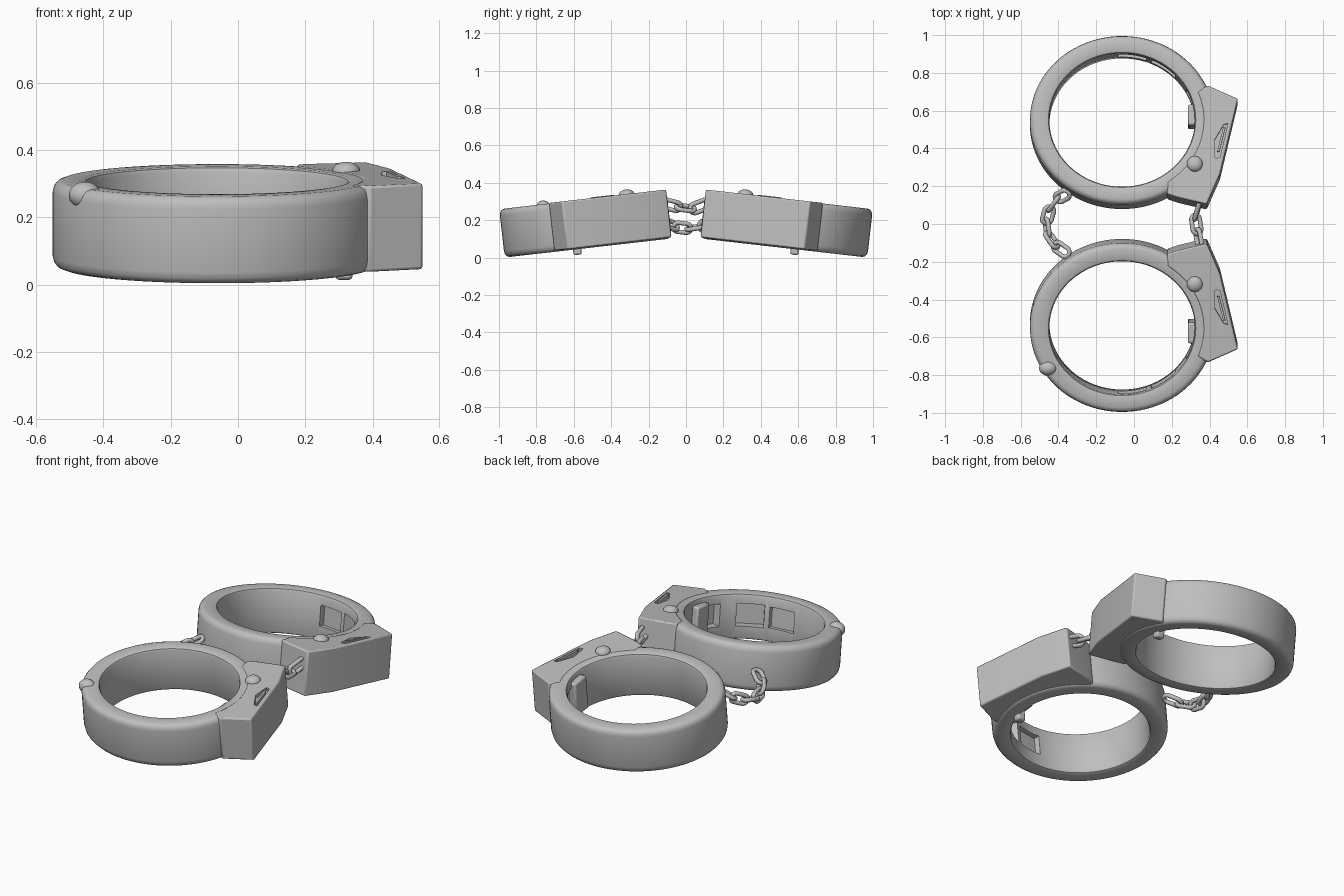
import bpy, bmesh, math
from mathutils import Matrix, Vector

if "Cube" in bpy.data.objects:
    bpy.data.objects.remove(bpy.data.objects["Cube"])

steel = bpy.data.materials.new("grey steel")
steel.diffuse_color = (0.52, 0.52, 0.52, 1)
steel.use_nodes = True
steel.node_tree.nodes["Principled BSDF"].inputs["Base Color"].default_value = steel.diffuse_color
TILT = math.radians(6.5)
CX = -0.063                       # ring centre in x
OUT, INN = (0.488, 0.45), (0.385, 0.355)   # outer and inner ellipse radii


def finish(name, bm, mat=Matrix(), flip=False, angle=35):
    bm.transform(mat)
    bmesh.ops.recalc_face_normals(bm, faces=bm.faces)
    me = bpy.data.meshes.new(name)
    bm.to_mesh(me)
    bm.free()
    ob = bpy.data.objects.new(name, me)
    bpy.context.collection.objects.link(ob)
    me.materials.append(steel)
    if angle:
        bpy.ops.object.select_all(action='DESELECT')
        ob.select_set(True)
        bpy.context.view_layer.objects.active = ob
        bpy.ops.object.shade_smooth_by_angle(angle=math.radians(angle))
    return ob


def on_ring(u, deg):
    """Point in the band wall: u=0 inner face, u=1 outer face."""
    a = math.radians(deg)
    rx, ry = (INN[i] + (OUT[i] - INN[i]) * u for i in (0, 1))
    return CX + rx * math.cos(a), ry * math.sin(a)


def band_mesh():
    top = [(0, 0.115), (0.05, 0.126), (0.14, 0.13), (0.72, 0.13),
           (0.86, 0.125), (0.96, 0.113), (1, 0.095)]
    section = top + [(u, -z) for u, z in reversed(top)]
    bm = bmesh.new()
    rows = [[bm.verts.new((*on_ring(u, k * 360 / 96), z)) for u, z in section]
            for k in range(96)]
    n = len(section)
    for k in range(96):
        a, b = rows[k], rows[(k + 1) % 96]
        for j in range(n):
            bm.faces.new((a[j], b[j], b[(j + 1) % n], a[(j + 1) % n]))
    return bm


def prism(points, z0, z1):
    bm = bmesh.new()
    f = bm.faces.new([bm.verts.new((x, y, z0)) for x, y in points])
    ext = bmesh.ops.extrude_face_region(bm, geom=[f])
    bmesh.ops.translate(bm, vec=(0, 0, z1 - z0),
                        verts=[v for v in ext['geom'] if isinstance(v, bmesh.types.BMVert)])
    return bm


def box(centre, size, turn=0):
    bm = bmesh.new()
    bmesh.ops.create_cube(bm, size=1, matrix=Matrix.Translation(centre)
                          @ Matrix.Rotation(math.radians(turn), 4, 'Z')
                          @ Matrix.Diagonal((*size, 1)))
    return bm


def ball(centre, size):
    bm = bmesh.new()
    bmesh.ops.create_uvsphere(bm, u_segments=20, v_segments=12, radius=1,
                              matrix=Matrix.Translation(centre) @ Matrix.Diagonal((*size, 1)))
    return bm


def cut(ob, cutter):
    cutter.hide_render = True
    cutter.hide_set(True)
    m = ob.modifiers.new("cut", 'BOOLEAN')
    m.operation, m.solver, m.object = 'DIFFERENCE', 'EXACT', cutter


def bevel(ob, width):
    m = ob.modifiers.new("bevel", 'BEVEL')
    m.width, m.segments, m.limit_method = width, 2, 'ANGLE'
    m.angle_limit = math.radians(30)


def cuff(side, s):
    # s = 1 front cuff, s = -1 its mirrored twin
    place = (Matrix.Diagonal((1, s, 1, 1)) @ Matrix.Translation((0, -0.537, 0.181))
             @ Matrix.Rotation(TILT, 4, 'X'))
    band = finish(side + "_band", band_mesh(), place)

    # Recesses in the inner wall of the band
    for deg, wide, deep, tall in ((-20, 0.11, 0.05, 0.13), (-55, 0.15, 0.05, 0.13),
                                  (-82, 0.15, 0.025, 0.12)):
        x, y = on_ring(0, deg)
        cut(band, finish(side + "_recess_cutter",
                         box((x, y, 0.01), (2 * deep, wide, tall), deg), place, angle=0))

    # Lock housing: wedge outside, following the band wall inside
    outline = [(0.175, 0.395), (0.235, 0.415), (0.385, 0.45), (0.455, 0.29),
               (0.55, -0.112), (0.39, -0.183)]
    outline += [on_ring(0.45, d) for d in range(-22, 57, 6)]
    housing = finish(side + "_lock_housing", prism(outline, -0.124, 0.133), place)
    bevel(housing, 0.008)
    slot = [(0.43, 0.205), (0.455, 0.2), (0.497, 0.02), (0.475, 0.025), (0.425, 0.11)]
    cut(housing, finish(side + "_slot_cutter", prism(slot, 0.112, 0.2), place, angle=0))
    bar = [(0.44, 0.17), (0.452, 0.17), (0.484, 0.04), (0.472, 0.04)]
    finish(side + "_slot_bar", prism(bar, 0.1, 0.137), place)

    # Button, its sloped shoulder, and the ratchet catch
    finish(side + "_button", ball((0.322, 0.235, 0.13), (0.042, 0.042, 0.028)), place)
    shoulder = [(0.20, 0.265), (0.25, 0.31), (0.36, 0.24), (0.335, 0.12), (0.29, 0.17)]
    bevel(finish(side + "_shoulder", prism(shoulder, -0.11, 0.125), place), 0.01)
    bevel(finish(side + "_catch", box((0.31, -0.03, 0.0), (0.05, 0.11, 0.2)), place), 0.01)
    bevel(finish(side + "_catch_tip", box((0.315, -0.06, -0.12), (0.05, 0.045, 0.08)), place), 0.01)

    # Hinge knuckle, front cuff only
    if s == 1:
        finish("hinge_knuckle", ball((-0.455, -0.215, 0.11), (0.048, 0.04, 0.04)), place)


def link(name, p, q, roll, wide=0.026, wire=0.0125):
    """Oval chain link whose long axis runs from p to q."""
    p, q = Vector(p), Vector(q)
    half = (q - p).length / 2 + 0.012
    bm = bmesh.new()
    path = []
    for k in range(20):
        a = math.tau * k / 20
        end = max(half - wide, 0) * (1 if math.cos(a) > 0 else -1)
        path.append(Vector((end + wide * math.cos(a), wide * math.sin(a), 0)))
    rows = []
    for k in range(20):
        t = (path[(k + 1) % 20] - path[k - 1]).normalized()
        side = Vector((t.y, -t.x, 0))
        rows.append([bm.verts.new(path[k] + wire * (side * math.cos(b) + Vector((0, 0, math.sin(b)))))
                     for b in (math.tau * j / 8 for j in range(8))])
    for k in range(20):
        a, b = rows[k], rows[(k + 1) % 20]
        for j in range(8):
            bm.faces.new((a[j], b[j], b[(j + 1) % 8], a[(j + 1) % 8]))
    rot = Vector((1, 0, 0)).rotation_difference(q - p).to_matrix().to_4x4()
    finish(name, bm, Matrix.Translation((p + q) / 2) @ rot
           @ Matrix.Rotation(math.radians(roll), 4, 'X'), angle=60)


def chain(name, points):
    for i, (p, q) in enumerate(zip(points, points[1:])):
        link(f"{name}_link_{i + 1}", p, q, 20 if i % 2 else 100)


cuff("front", 1)
cuff("back", -1)

# Two short chains joining the cuffs
chain("left_chain", [(-0.355, -0.155, 0.22), (-0.415, -0.115, 0.19), (-0.455, -0.055, 0.165),
                     (-0.465, 0.015, 0.155), (-0.445, 0.08, 0.165), (-0.405, 0.135, 0.19),
                     (-0.355, 0.16, 0.22)])
chain("right_chain", [(0.35, -0.115, 0.29), (0.335, -0.04, 0.27),
                      (0.325, 0.035, 0.26), (0.35, 0.12, 0.29)])
